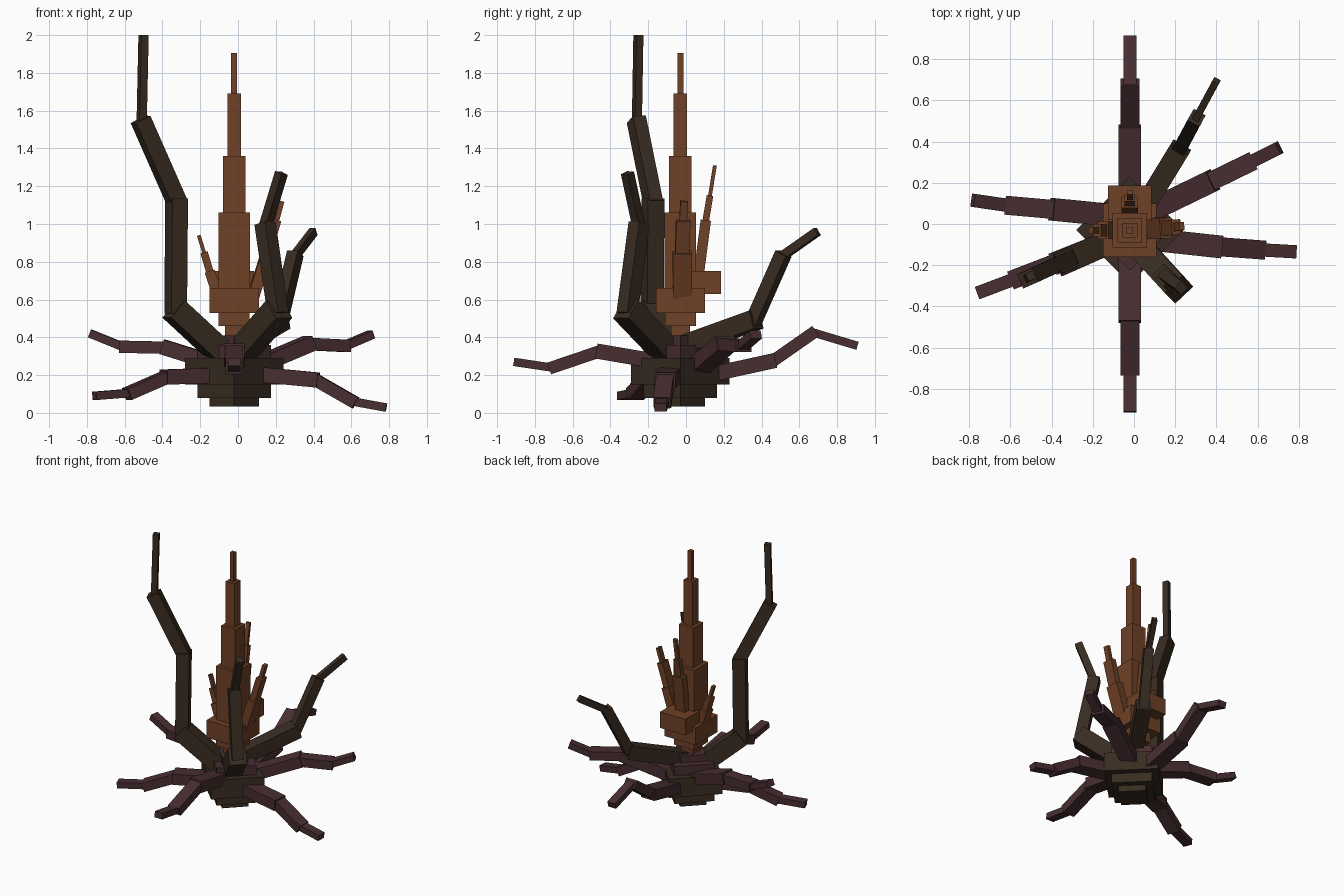
import bpy, math
from mathutils import Vector, Matrix


def material(name, rgb):
    m = bpy.data.materials.new(name)
    m.diffuse_color = (*rgb, 1)
    return m


RUST = material("rust_brown", (0.158, 0.052, 0.019))
BARK = material("dark_bark", (0.040, 0.025, 0.015))
PLUM = material("plum_root", (0.064, 0.027, 0.030))
CX, CY = -0.02, -0.03


def box(name, mat, matrix, size):
    """Flat-faced box with its size baked into the mesh."""
    x, y, z = (s / 2 for s in size)
    v = [(sx * x, sy * y, sz * z) for sx in (-1, 1) for sy in (-1, 1) for sz in (-1, 1)]
    f = [(0, 1, 3, 2), (4, 6, 7, 5), (0, 4, 5, 1), (2, 3, 7, 6), (0, 2, 6, 4), (1, 5, 7, 3)]
    me = bpy.data.meshes.new(name)
    me.from_pydata(v, [], f)
    me.materials.append(mat)
    ob = bpy.data.objects.new(name, me)
    ob.matrix_world = matrix
    bpy.context.collection.objects.link(ob)


def slab(name, mat, half, z0, z1, angle=0, centre=(CX, CY)):
    m = Matrix.Translation((*centre, (z0 + z1) / 2)) @ Matrix.Rotation(math.radians(angle), 4, 'Z')
    box(name, mat, m, (2 * half[0], 2 * half[1], z1 - z0))


def limb(name, mat, points, sections, overlap=0.015):
    """Chain of tapering boxes; each section is (sideways width, thickness)."""
    pts = [Vector(p) for p in points]
    out = pts[-1] - pts[0]
    side = Vector((-out.y, out.x, 0)).normalized()
    for i, (w, t) in enumerate(sections):
        a, b = pts[i], pts[i + 1]
        d = (b - a).normalized()
        side_i = (side - d * side.dot(d)).normalized()
        up = d.cross(side_i)
        m = Matrix((d, side_i, up)).transposed().to_4x4()
        back = overlap if i else 0
        fwd = overlap if i < len(sections) - 1 else 0
        m.translation = (a + b) / 2 + d * (fwd - back) / 2
        box(f"{name}_{i + 1}", mat, m, ((b - a).length + back + fwd, w, t))


# Stepped bulb, turned corner-on
R = math.sqrt(0.5)
for i, (h, z0, z1, mat) in enumerate([
        (0.13, 0.035, 0.08, BARK), (0.195, 0.08, 0.15, BARK), (0.26, 0.15, 0.29, BARK),
        (0.195, 0.29, 0.36, PLUM), (0.125, 0.36, 0.41, PLUM)]):
    slab(f"bulb_tier_{i + 1}", mat, (h * R, h * R), z0, z1, 45)

# Central spire of stacked blocks
for i, (h, z0, z1) in enumerate([
        (0.05, 0.38, 0.46), (0.082, 0.46, 0.53), (0.13, 0.53, 0.66), (0.084, 0.66, 1.06),
        (0.059, 1.06, 1.36), (0.036, 1.36, 1.69), (0.016, 1.69, 1.905)]):
    slab(f"spire_block_{i + 1}", RUST, (h, h), z0, z1)
slab("spire_back_block", RUST, (0.105, 0.083), 0.63, 0.75, 0, (CX, 0.103))

# Thin spikes beside the spire
limb("left_spike", RUST, [(-0.10, -0.03, 0.60), (-0.15, -0.03, 0.75), (-0.18, -0.03, 0.85), (-0.208, -0.03, 0.94)],
     [(0.085, 0.055), (0.06, 0.04), (0.03, 0.02)], 0)
limb("right_spike", RUST, [(0.075, -0.02, 0.60), (0.155, -0.02, 0.85), (0.205, -0.015, 1.02), (0.232, -0.01, 1.12)],
     [(0.10, 0.06), (0.075, 0.045), (0.04, 0.025)], 0)
limb("back_spike", RUST, [(CX, 0.05, 0.60), (CX, 0.105, 1.02), (CX, 0.127, 1.15), (CX, 0.153, 1.31)],
     [(0.08, 0.055), (0.05, 0.035), (0.03, 0.02)], 0)

# Raised bark arms
limb("tall_arm", BARK, [(-0.06, -0.06, 0.29), (-0.33, -0.18, 0.54), (-0.325, -0.175, 1.12),
                        (-0.51, -0.26, 1.54), (-0.50, -0.252, 2.0)],
     [(0.12, 0.12), (0.095, 0.09), (0.075, 0.09), (0.04, 0.042)])
limb("short_arm", BARK, [(0.0, -0.08, 0.30), (0.21, -0.31, 0.54), (0.145, -0.25, 0.99), (0.23, -0.31, 1.27)],
     [(0.12, 0.12), (0.08, 0.08), (0.05, 0.05)])
limb("back_arm", BARK, [(0.0, 0.0, 0.36), (0.22, 0.36, 0.49), (0.30, 0.51, 0.83), (0.40, 0.695, 0.96)],
     [(0.10, 0.10), (0.065, 0.07), (0.035, 0.045)])

# Spreading plum roots
ROOT = [(0.11, 0.08), (0.092, 0.065), (0.064, 0.044)]
roots = {
    "front": [(CX, -0.08, 0.26), (CX, -0.46, 0.325), (CX, -0.71, 0.24), (CX, -0.912, 0.27)],
    "back": [(CX, 0.05, 0.185), (CX, 0.46, 0.275), (CX, 0.675, 0.425), (CX, 0.908, 0.355)],
    "right_low": [(0.04, -0.07, 0.21), (0.41, -0.11, 0.175), (0.61, -0.125, 0.06), (0.785, -0.135, 0.028)],
    "right_high": [(0.05, 0.05, 0.23), (0.37, 0.205, 0.365), (0.565, 0.30, 0.355), (0.705, 0.37, 0.415)],
    "left_high": [(-0.08, 0.04, 0.25), (-0.385, 0.07, 0.345), (-0.61, 0.09, 0.35), (-0.782, 0.115, 0.42)],
    "left_low": [(-0.08, -0.07, 0.20), (-0.38, -0.19, 0.19), (-0.575, -0.265, 0.105), (-0.76, -0.335, 0.09)],
}
for key, pts in roots.items():
    limb(f"{key}_root", PLUM, pts, ROOT)
